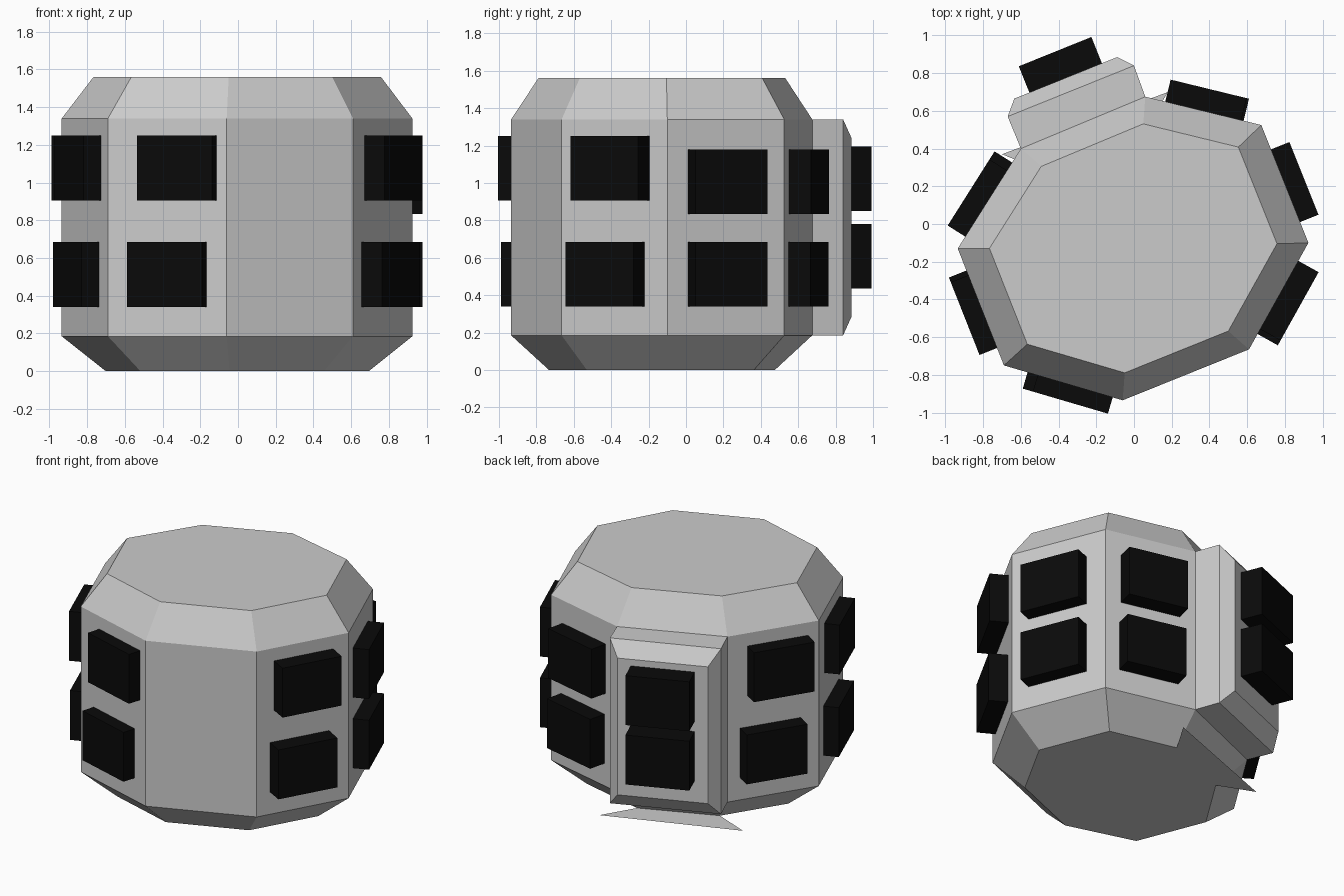
import bpy, bmesh
from mathutils import Vector, Matrix

if "Cube" in bpy.data.objects:
    bpy.data.objects.remove(bpy.data.objects["Cube"])

OCT = [(-.935, -.13), (-.69, -.75), (-.06, -.935), (.61, -.665),
       (.925, -.10), (.675, .525), (.06, .675), (-.60, .40)]
CENTRE = Vector((0, -.125))
BUMP_OUT = [(0, .84), (-.67, .57)]
BUMP_FACE = [(-.09, .885), (-.635, .665)]


def finish(name, bm, mat=None):
    bmesh.ops.recalc_face_normals(bm, faces=bm.faces[:])
    me = bpy.data.meshes.new(name)
    bm.to_mesh(me)
    bm.free()
    ob = bpy.data.objects.new(name, me)
    bpy.context.collection.objects.link(ob)
    if mat:
        me.materials.append(mat)


def ring(bm, pts, z):
    return [bm.verts.new((p[0], p[1], z)) for p in pts]


def scaled(s):
    return [CENTRE + (Vector(p) - CENTRE) * s for p in OCT]


# Eight-sided body, tapered at top and bottom, open behind the bump
bm = bmesh.new()
levels = [ring(bm, scaled(s), z) for s, z in
          [(.75, 0), (1, .185), (1, 1.34), (.82, 1.56)]]
for k in range(3):
    lo, hi = levels[k], levels[k + 1]
    for i in range(8):
        if k == 1 and i == 6:
            continue
        j = (i + 1) % 8
        bm.faces.new((lo[i], lo[j], hi[j], hi[i]))
bm.faces.new(levels[3])
# Flat floor with a pointed lip below the bump
lip = ring(bm, [(.18, .70), (-.70, .37)], 0)
bm.faces.new((levels[0][:7] + lip + levels[0][7:])[::-1])
finish("body", bm)

# Bump on the back wall, with a bevelled outer face
bm = bmesh.new()


def frame(pts, z0, z1):
    a, b = pts
    return [bm.verts.new((p[0], p[1], z)) for p, z in
            [(a, z0), (b, z0), (b, z1), (a, z1)]]


frames = [frame(OCT[6:8], .185, 1.34), frame(BUMP_OUT, .185, 1.34),
          frame(BUMP_FACE, .285, 1.24)]
for f, g in zip(frames, frames[1:]):
    for i in range(4):
        j = (i + 1) % 4
        bm.faces.new((f[i], f[j], g[j], g[i]))
bm.faces.new(frames[2])
finish("back_bump", bm)

# Black blocks, two on each wall but the front one
black = bpy.data.materials.new("black")
black.diffuse_color = (.003, .003, .003, 1)
black.use_nodes = True
black.node_tree.nodes["Principled BSDF"].inputs["Base Color"].default_value = black.diffuse_color


def block(name, a, b, t, z, out):
    a, b = Vector(a).to_3d(), Vector(b).to_3d()
    u = (b - a).normalized()
    n = Vector((u.y, -u.x, 0))
    size = (.415, out + .03, .345)
    c = a.lerp(b, t) + n * (out - size[1] / 2) + Vector((0, 0, z))
    rot = Matrix((u, n, (0, 0, 1))).transposed().to_4x4()
    bm = bmesh.new()
    bmesh.ops.create_cube(bm, size=1, matrix=Matrix.Translation(c) @ rot
                          @ Matrix.Diagonal((*size, 1)))
    finish(name, bm, black)


# wall index, upper position, lower position, upper height, projection
for i, tu, tl, zu, out in [(0, .54, .50, 1.078, .10), (1, .60, .515, 1.078, .09),
                           (3, .51, .465, 1.078, .123), (4, .485, .485, 1.007, .105),
                           (5, .50, .48, 1.007, .12), (7, .55, .47, 1.078, .11)]:
    a, b = OCT[i], OCT[(i + 1) % 8]
    block(f"upper_block_{i}", a, b, tu, zu, out)
    block(f"lower_block_{i}", a, b, tl, .513, out)
block("upper_block_bump", *BUMP_FACE, .5, 1.022, .15)
block("lower_block_bump", *BUMP_FACE, .5, .607, .15)
